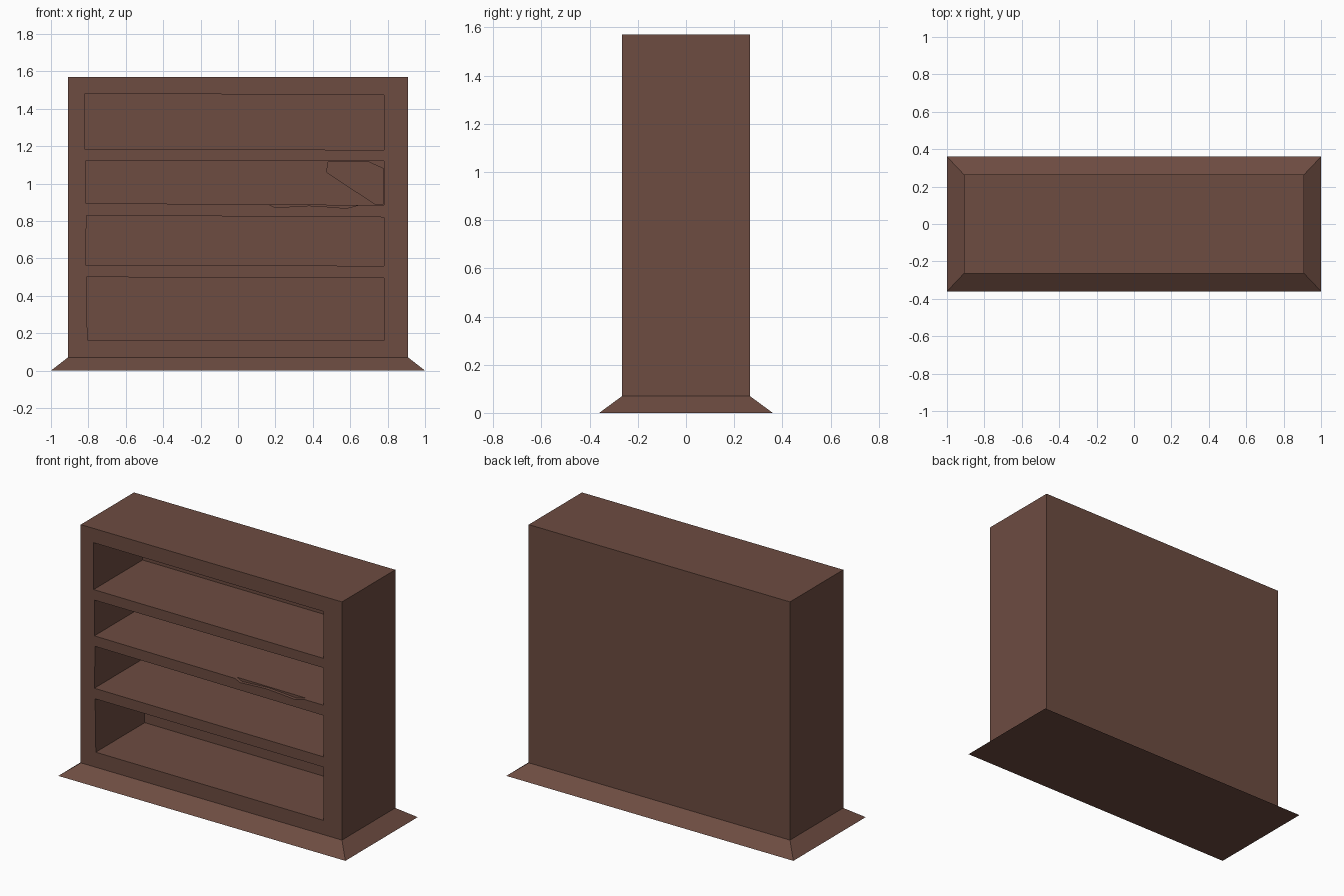
import bpy, bmesh

if "Cube" in bpy.data.objects:
    bpy.data.objects.remove(bpy.data.objects["Cube"])

brown = bpy.data.materials.new("dark_brown_wood")
brown.diffuse_color = (0.153, 0.072, 0.053, 1)
brown.use_nodes = True
brown.node_tree.nodes["Principled BSDF"].inputs["Base Color"].default_value = brown.diffuse_color


def make_object(name, verts, faces, recalc=True):
    me = bpy.data.meshes.new(name)
    me.from_pydata(verts, [], faces)
    if recalc:
        bm = bmesh.new()
        bm.from_mesh(me)
        bmesh.ops.recalc_face_normals(bm, faces=bm.faces)
        bm.to_mesh(me)
        bm.free()
    me.materials.append(brown)
    ob = bpy.data.objects.new(name, me)
    bpy.context.collection.objects.link(ob)
    return ob


def prism(name, outline, y0, y1):
    """Extrude an x-z outline along y."""
    n = len(outline)
    verts = [(x, y, z) for y in (y0, y1) for x, z in outline]
    faces = [tuple(range(n)), tuple(range(2 * n - 1, n - 1, -1))]
    faces += [(i, (i + 1) % n, n + (i + 1) % n, n + i) for i in range(n)]
    return make_object(name, verts, faces)


# Cabinet: flared plinth rising into a plain box
rings = [(1.0, 0.36, 0.0), (0.91, 0.265, 0.07), (0.91, 0.265, 1.57)]
verts = [(sx * x, sy * y, z) for x, y, z in rings
         for sx, sy in ((-1, -1), (1, -1), (1, 1), (-1, 1))]
faces = [(0, 1, 2, 3), (8, 9, 10, 11)]
faces += [(r * 4 + i, r * 4 + (i + 1) % 4, r * 4 + 4 + (i + 1) % 4, r * 4 + 4 + i)
          for r in range(2) for i in range(4)]
cabinet = make_object("bookcase_cabinet", verts, faces)

# Slightly crooked shelf openings
openings = [
    [(-0.82, 1.48), (0.78, 1.475), (0.78, 1.18), (-0.82, 1.185)],
    [(-0.815, 1.12), (0.78, 1.12), (0.78, 0.885), (-0.815, 0.895)],
    [(-0.81, 0.83), (0.78, 0.82), (0.78, 0.56), (-0.815, 0.565)],
    [(-0.81, 0.50), (0.78, 0.495), (0.78, 0.16), (-0.805, 0.165)],
]
cutters = [prism("opening_cutter", o, -0.4, 0.222) for o in openings]

# Hole broken through the inner back, and chips along the broken shelf edge
hole = [(0.48, 1.115), (0.70, 1.115), (0.777, 1.08), (0.777, 0.89), (0.73, 0.892), (0.475, 1.06)]
cutters.append(prism("hole_cutter", hole, 0.15, 0.35))
chips = [(0.12, 0.91), (0.20, 0.872), (0.38, 0.882), (0.48, 0.876), (0.58, 0.868), (0.74, 0.91)]
cutters.append(prism("chip_cutter", chips, -0.4, -0.245))

for c in cutters:
    c.hide_render = True
    m = cabinet.modifiers.new("cut", 'BOOLEAN')
    m.operation = 'DIFFERENCE'
    m.solver = 'EXACT'
    m.object = c

# Apply the cuts and remove the helpers
dg = bpy.context.evaluated_depsgraph_get()
cut_mesh = bpy.data.meshes.new_from_object(cabinet.evaluated_get(dg))
cabinet.modifiers.clear()
cabinet.data = cut_mesh
for c in cutters:
    bpy.data.objects.remove(c, do_unlink=True)

# Outer back skin behind the hole, facing backwards
skin = [(x, 0.265, z) for x, z in hole]
make_object("back_skin", skin, [tuple(range(len(hole)))], recalc=False)
sk = bpy.data.objects["back_skin"].data
if sk.polygons[0].normal.y < 0:
    sk.flip_normals()
